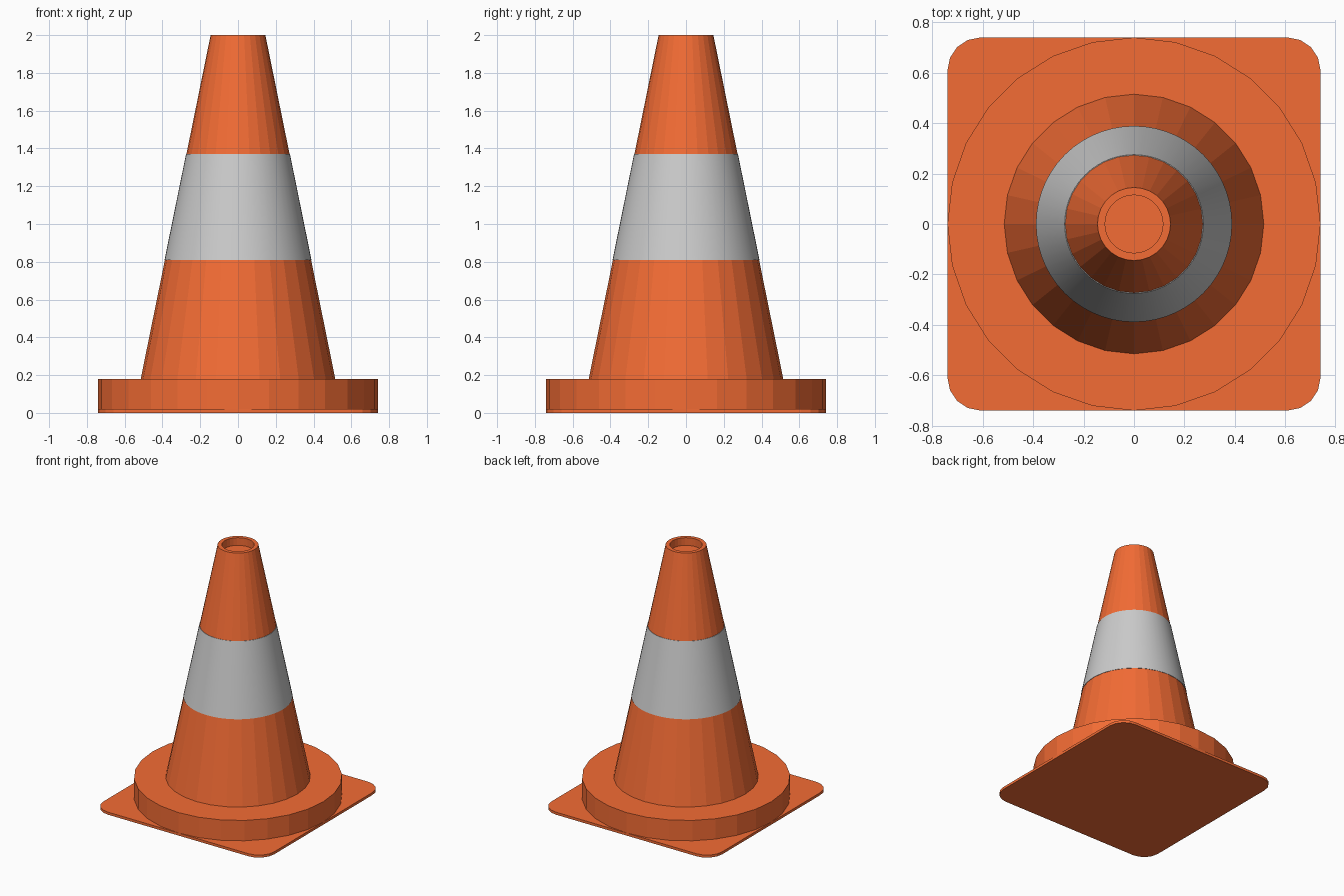
import bpy, bmesh
from math import cos, sin, pi, radians

if "Cube" in bpy.data.objects:
    bpy.data.objects.remove(bpy.data.objects["Cube"])

SIDES = 28
orange = bpy.data.materials.new("orange_rubber")
orange.diffuse_color = (0.9, 0.15, 0.035, 1)
orange.use_nodes = True
orange.node_tree.nodes["Principled BSDF"].inputs["Base Color"].default_value = orange.diffuse_color


def finish(name, bm, mat=None):
    bmesh.ops.recalc_face_normals(bm, faces=bm.faces[:])
    mesh = bpy.data.meshes.new(name)
    bm.to_mesh(mesh)
    bm.free()
    obj = bpy.data.objects.new(name, mesh)
    bpy.context.collection.objects.link(obj)
    if mat:
        mesh.materials.append(mat)
    return obj


def lathe(name, profile, sides, mat=None, caps=True):
    """Spin (radius, z) points into rings joined by quads."""
    bm = bmesh.new()
    rings = [[bm.verts.new((r * cos(2 * pi * i / sides), r * sin(2 * pi * i / sides), z))
              for i in range(sides)] for r, z in profile]
    for a, b in zip(rings, rings[1:]):
        for i in range(sides):
            j = (i + 1) % sides
            bm.faces.new((a[i], a[j], b[j], b[i]))
    if caps:
        bm.faces.new(rings[0][::-1])
        bm.faces.new(rings[-1])
    return finish(name, bm, mat)


# Square foot plate with rounded corners
HALF, THICK = 0.74, 0.02
bm = bmesh.new()
bmesh.ops.create_cube(bm, size=1)
for v in bm.verts:
    v.co = (v.co.x * 2 * HALF, v.co.y * 2 * HALF, (v.co.z + 0.5) * THICK)
uprights = [e for e in bm.edges if abs(e.verts[0].co.z - e.verts[1].co.z) > THICK / 2]
bmesh.ops.bevel(bm, geom=uprights, offset=0.13, segments=4, profile=0.5, affect='EDGES')
finish("foot_plate", bm, orange)

# Round collar, tapered body and shallow recess in the tip
lathe("cone_body", [(0.74, THICK), (0.74, 0.18), (0.515, 0.18), (0.145, 2.0),
                    (0.115, 2.0), (0.115, 1.94)], SIDES, orange)


# Reflective band wrapped just over the taper
def taper(z):
    return 0.515 - 0.37 * (z - 0.18) / 1.82


band = lathe("reflective_band", [(taper(0.81) - 0.01, 0.81), (taper(0.81) + 0.002, 0.81),
                                 (taper(1.37) + 0.002, 1.37), (taper(1.37) - 0.01, 1.37)],
             SIDES * 2, caps=False)
bpy.context.view_layer.objects.active = band
band.select_set(True)
bpy.ops.object.shade_smooth_by_angle(angle=radians(30))
